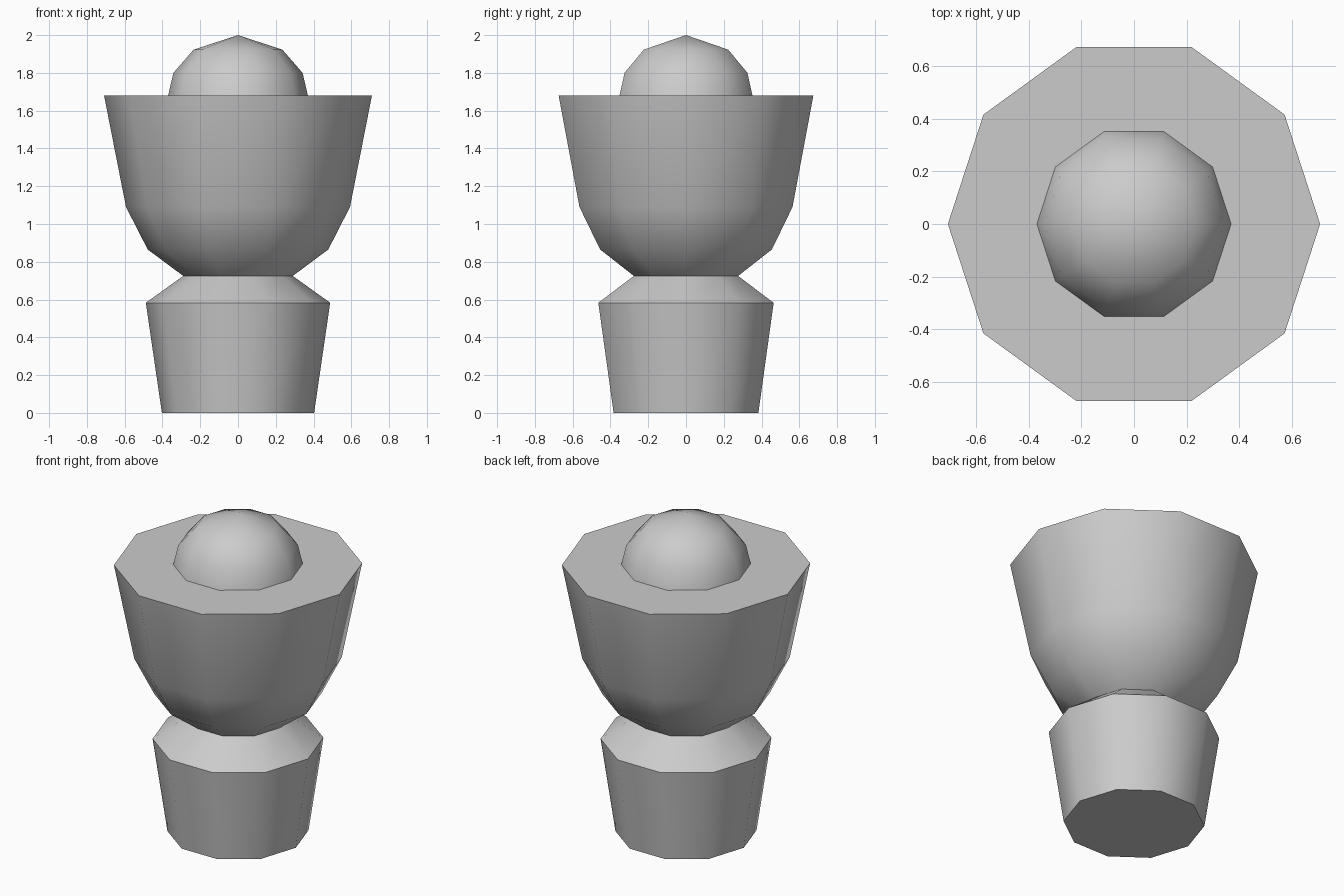
import bpy, bmesh, math

if "Cube" in bpy.data.objects:
    bpy.data.objects.remove(bpy.data.objects["Cube"])

SIDES = 10


def lathe(name, profile):
    """Spin a (radius, height) profile around z; radius 0 makes a single pole."""
    bm = bmesh.new()
    rings = []
    for r, z in profile:
        count = SIDES if r > 0 else 1
        rings.append([bm.verts.new((r * math.cos(i * math.tau / SIDES),
                                    r * math.sin(i * math.tau / SIDES), z))
                      for i in range(count)])
    for low, high in zip(rings, rings[1:]):
        for i in range(SIDES):
            j = (i + 1) % SIDES
            if len(low) == 1:
                bm.faces.new((low[0], high[j], high[i]))
            elif len(high) == 1:
                bm.faces.new((low[i], low[j], high[0]))
            else:
                bm.faces.new((low[i], low[j], high[j], high[i]))
    mesh = bpy.data.meshes.new(name)
    bm.to_mesh(mesh)
    bm.free()
    obj = bpy.data.objects.new(name, mesh)
    bpy.context.collection.objects.link(obj)
    bpy.ops.object.select_all(action='DESELECT')
    obj.select_set(True)
    bpy.context.view_layer.objects.active = obj
    bpy.ops.object.shade_smooth_by_angle(angle=math.radians(45))
    return obj


# Tapered base with chamfered shoulder up to the neck
lathe("base", [(0, 0), (0.403, 0), (0.488, 0.583), (0.29, 0.725)])

# Flared bowl with a flat top rim
lathe("bowl", [(0.29, 0.725), (0.478, 0.865), (0.593, 1.09),
               (0.709, 1.68), (0.37, 1.68)])

# Domed knob on top
lathe("dome", [(0.37, 1.68), (0.342, 1.80), (0.235, 1.923), (0, 2.0)])
